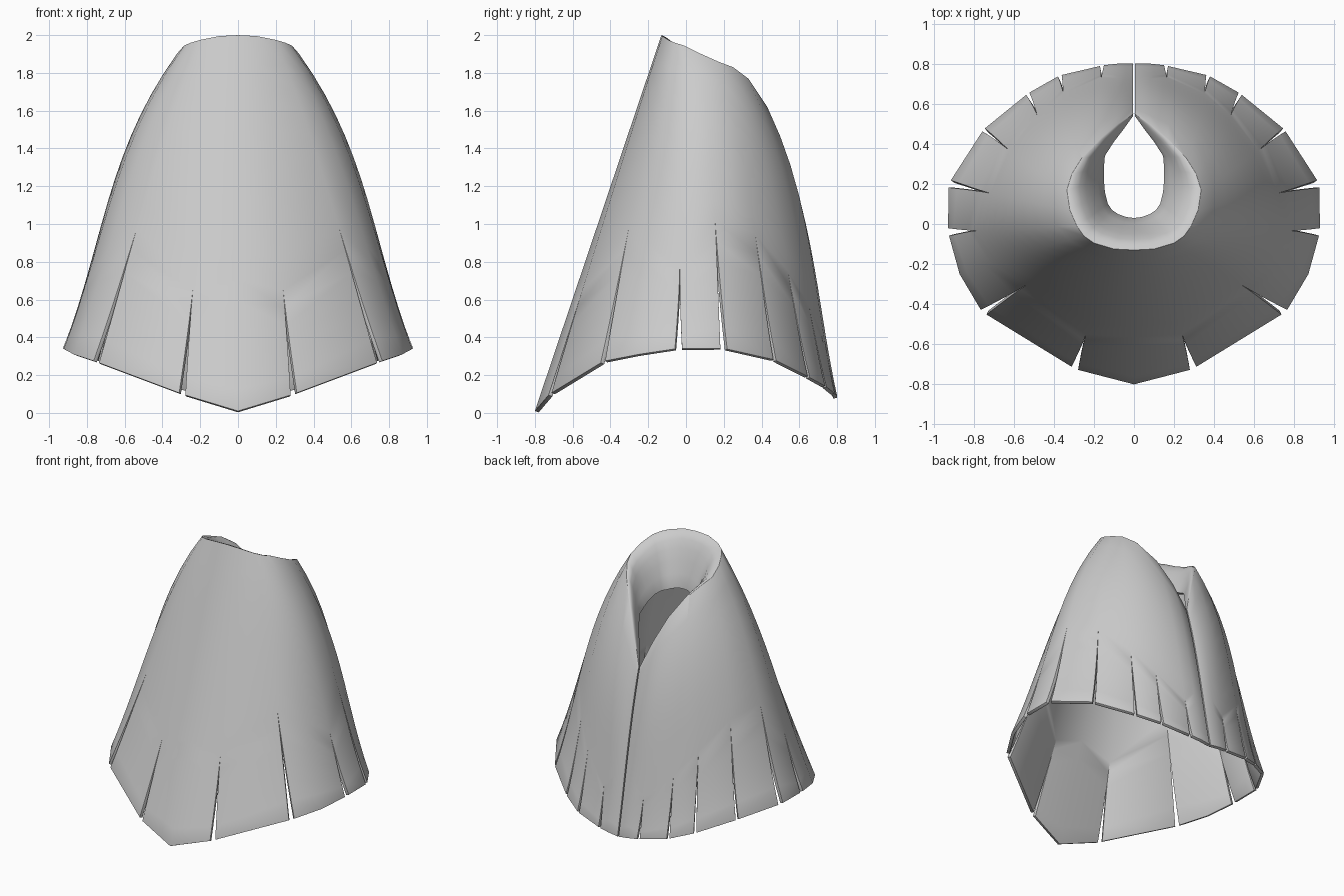
import bpy, bmesh
from math import sin, pi
from mathutils import Vector

if "Cube" in bpy.data.objects:
    bpy.data.objects.remove(bpy.data.objects["Cube"])

grey = bpy.data.materials.new("cloth_grey")
grey.use_nodes = True
grey.diffuse_color = (0.6, 0.6, 0.6, 1)
grey.node_tree.nodes["Principled BSDF"].inputs["Base Color"].default_value = (0.6, 0.6, 0.6, 1)

# Columns from centre front to centre back: hem, ridge, inner collar edge,
# sideways bulge, slit top height (0 = no slit)
COLUMNS = [
    ((0, -.80, .01), (0, -.13, 2.0), (0, .03, 1.63), 0, 0),
    ((.295, -.72, .10), (.10, -.125, 1.995), (.04, .035, 1.63), .03, .65),
    ((.75, -.44, .27), (.20, -.095, 1.975), (.08, .05, 1.62), .15, .98),
    ((.87, -.25, .31), (.25, -.06, 1.96), (.11, .07, 1.61), .35, 0),
    ((.925, -.04, .34), (.285, -.01, 1.945), (.13, .10, 1.61), .5, .75),
    ((.92, .20, .34), (.32, .07, 1.905), (.145, .16, 1.60), .55, 1.02),
    ((.75, .47, .28), (.335, .17, 1.86), (.15, .22, 1.58), .5, .95),
    ((.53, .65, .19), (.31, .25, 1.83), (.15, .28, 1.55), .5, .75),
    ((.37, .74, .14), (.26, .33, 1.77), (.145, .34, 1.52), .45, .58),
    ((.16, .79, .10), (.165, .43, 1.62), (.10, .41, 1.45), .4, .40),
    ((.08, .80, .09), (.08, .50, 1.44), (.05, .475, 1.34), .25, 0),
    ((.004, .80, .08), (.004, .55, 1.25), (.004, .54, 1.22), .1, 0),
]
UPPER, LOWER, ROLL = 8, 6, 6


def column_points(hem, ridge, inner, bulge, slit_top):
    """Points from the inner collar edge, over the ridge, down to the hem."""
    hem, ridge, inner = Vector(hem), Vector(ridge), Vector(inner)
    split = (ridge.z - slit_top) / (ridge.z - hem.z) if slit_top else .65
    steps = [split * i / UPPER for i in range(UPPER + 1)]
    steps += [split + (1 - split) * i / LOWER for i in range(1, LOWER + 1)]
    out = Vector((hem.x, hem.y * .8, 0)).normalized()
    points = []
    for i in range(ROLL):
        point = inner.lerp(ridge, i / ROLL)
        point.z = inner.z + (ridge.z - inner.z) * sin(i / ROLL * pi / 2)
        points.append(point)
    for t in steps:
        points.append(ridge.lerp(hem, t) + out * bulge * t * (1 - t) ** 2)
    return points


# Half of the cloak, with both sides of every slit
bm = bmesh.new()
first_cut = ROLL + UPPER + 1
left_side, right_side = [], []
for index, column in enumerate(COLUMNS):
    points = column_points(*column)
    shared = [bm.verts.new(p) for p in points]
    other = list(shared)
    if column[4]:
        along = (Vector(COLUMNS[index + 1][0]) - Vector(COLUMNS[index - 1][0])).normalized()
        gap = .019 if column[0][1] < .3 else .010
        for row in range(first_cut, len(points)):
            shift = along * gap * ((row - first_cut + 1) / LOWER) ** 1.5
            shared[row].co = points[row] - shift
            other[row] = bm.verts.new(points[row] + shift)
    left_side.append(shared)
    right_side.append(other)

for a, b in zip(right_side, left_side[1:]):
    for row in range(len(a) - 1):
        bm.faces.new((a[row], a[row + 1], b[row + 1], b[row]))

mesh = bpy.data.meshes.new("cloak")
bm.to_mesh(mesh)
bm.free()
mesh.materials.append(grey)
cloak = bpy.data.objects.new("cloak", mesh)
bpy.context.collection.objects.link(cloak)

# Mirror the half, give the cloth thickness and soften its cut edges
mirror = cloak.modifiers.new("mirror", 'MIRROR')
mirror.merge_threshold = .002
solid = cloak.modifiers.new("thickness", 'SOLIDIFY')
solid.thickness = .022
solid.offset = -1
bevel = cloak.modifiers.new("soft_edges", 'BEVEL')
bevel.width = .008
bevel.segments = 2
bevel.angle_limit = .9

bpy.context.view_layer.objects.active = cloak
cloak.select_set(True)
bpy.ops.object.shade_smooth_by_angle(angle=1.2)
